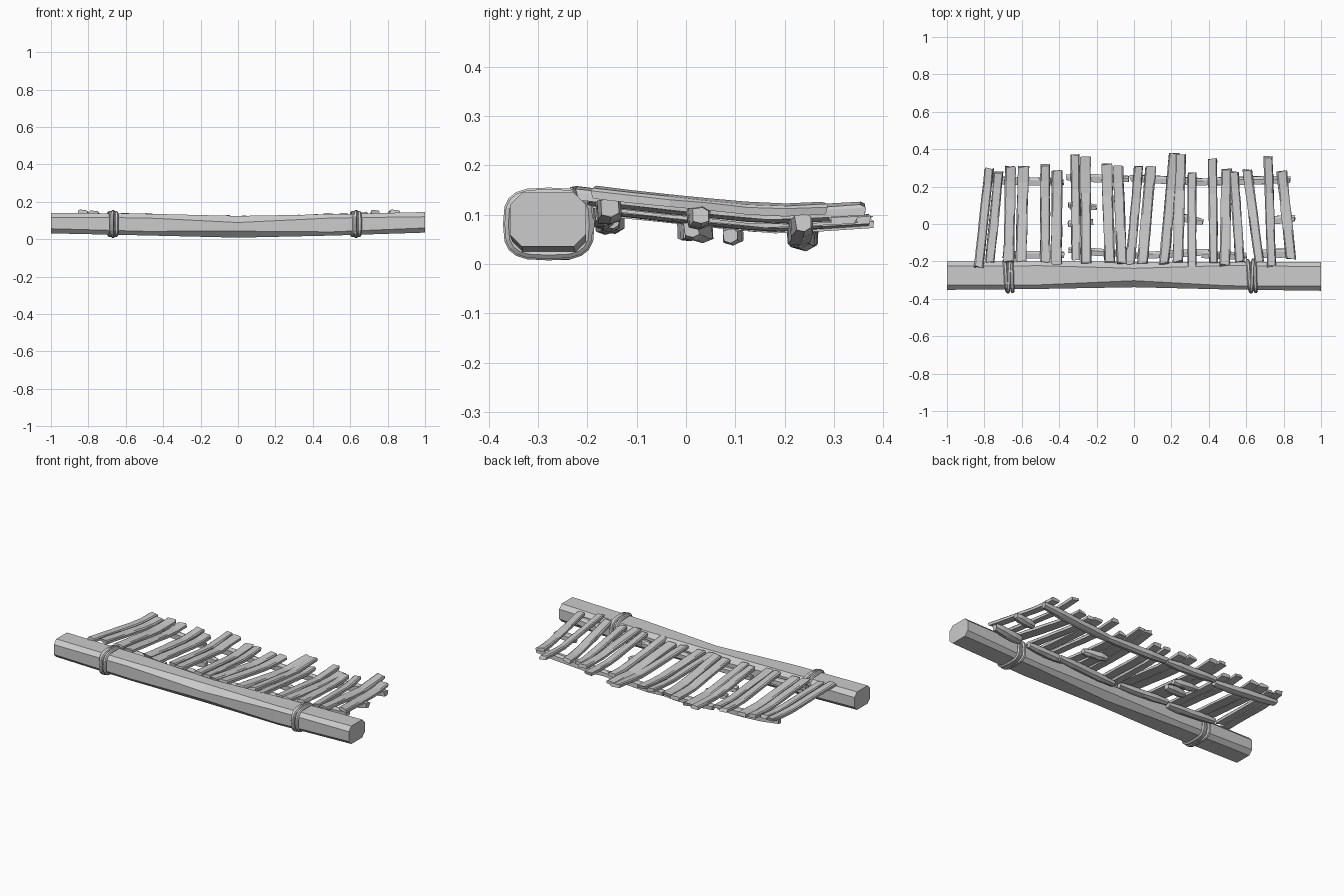
import bpy, bmesh, math, random
from mathutils import Vector

random.seed(4)
if "Cube" in bpy.data.objects:
    bpy.data.objects.remove(bpy.data.objects["Cube"])

wood = bpy.data.materials.new("plain grey")
wood.use_nodes = True
GREY = (0.6, 0.6, 0.6, 1)
wood.diffuse_color = GREY
wood.node_tree.nodes["Principled BSDF"].inputs["Base Color"].default_value = GREY


def jitter(a):
    return random.uniform(-a, a)


def loft(name, rings, closed=False):
    """Skin a list of equal rings of points; cap the ends unless closed."""
    bm = bmesh.new()
    rows = [[bm.verts.new(p) for p in ring] for ring in rings]
    n = len(rows[0])
    pairs = list(zip(rows, rows[1:])) + ([(rows[-1], rows[0])] if closed else [])
    for a, b in pairs:
        for i in range(n):
            j = (i + 1) % n
            bm.faces.new((a[i], a[j], b[j], b[i]))
    if not closed:
        bm.faces.new(rows[0])
        bm.faces.new(rows[-1])
    bmesh.ops.recalc_face_normals(bm, faces=bm.faces)
    mesh = bpy.data.meshes.new(name)
    bm.to_mesh(mesh)
    bm.free()
    mesh.materials.append(wood)
    ob = bpy.data.objects.new(name, mesh)
    bpy.context.collection.objects.link(ob)
    return ob


def octagon(hw, hh, c):
    """Chamfered rectangle in y, z."""
    return [(hw, hh - c), (hw - c, hh), (c - hw, hh), (-hw, hh - c),
            (-hw, c - hh), (c - hw, -hh), (hw - c, -hh), (hw, c - hh)]


def deck_z(x, y):
    """Sagging deck surface (underside to top middle line)."""
    slope = 0.113 - 0.105 * (y + 0.2)
    if y > 0.17:
        slope += 0.16 * (y - 0.17)
    return slope + 0.038 * (x / 0.85) ** 2


# Heavy front beam: x, y centre, z centre, half width, half height, chamfer
beam = [(-1, -.276, .086, .076, .055, .025), (-.5, -.274, .078, .073, .058, .022),
        (0, -.27, .066, .068, .058, .035), (.5, -.276, .076, .074, .057, .02),
        (1, -.28, .09, .077, .055, .025)]
loft("front_beam", [[(x, cy + y, cz + z) for y, z in octagon(w, h, c)]
                    for x, cy, cz, w, h, c in beam])


# Rope bindings: three tilted loops round the beam
def rope_loop(name, x0, lean, grow):
    rings, cy, cz = [], -0.278, 0.081
    for k in range(20):
        a = 2 * math.pi * k / 20
        ca, sa = math.cos(a), math.sin(a)
        y = math.copysign(abs(ca) ** 0.6, ca) * (0.082 + grow)
        z = math.copysign(abs(sa) ** 0.6, sa) * (0.063 + grow)
        out = Vector((0, ca, sa))
        centre = Vector((x0 + lean * ca, cy + y, cz + z))
        ring = []
        for m in range(6):
            t = math.pi * m / 3
            ring.append(centre + out * (0.009 * math.sin(t)) + Vector((0.011 * math.cos(t), 0, 0)))
        rings.append(ring)
    loft(name, rings, True)


for side, x in (("right", -0.67), ("left", 0.63)):
    rope_loop(side + "_rope_outer", x - 0.015, -0.008, 0)
    rope_loop(side + "_rope_middle", x + 0.002, 0.006, 0.003)
    rope_loop(side + "_rope_inner", x + 0.017, -0.004, 0)

# Deck planks: front x, front y, back x, back y
planks = [(-.83, -.23, -.775, .295), (-.77, -.2, -.725, .275), (-.67, -.2, -.66, .305),
          (-.605, -.2, -.59, .305), (-.475, -.2, -.475, .315), (-.415, -.21, -.41, .285),
          (-.31, -.19, -.315, .37), (-.255, -.21, -.26, .355), (-.13, -.2, -.145, .32),
          (-.065, -.21, -.085, .305), (-.02, -.21, .025, .31), (.045, -.21, .09, .305),
          (.16, -.21, .215, .375), (.235, -.2, .25, .37), (.31, -.23, .31, .27),
          (.425, -.21, .42, .345), (.485, -.22, .495, .295), (.565, -.2, .535, .28),
          (.67, -.2, .605, .29), (.735, -.225, .717, .36), (.84, -.19, .79, .28)]
for i, (xa, ya, xb, yb) in enumerate(planks):
    half, lift = 0.026 + jitter(0.003), jitter(0.004)
    roll = jitter(0.004)
    rings = []
    for k in range(7):
        t = k / 6
        x, y = xa + (xb - xa) * t, ya + (yb - ya) * t
        z = deck_z((xa + xb) / 2, y) + lift
        ring = []
        for sx, sz in ((-1, -1), (1, -1), (1, .5), (.75, 1), (-.75, 1), (-1, .5)):
            skew = jitter(0.008) if k in (0, 6) else 0
            ring.append((x + sx * half + jitter(0.002), y + skew,
                         z + sz * 0.01 + sx * roll + jitter(0.001)))
        rings.append(ring)
    loft(f"plank_{i + 1}", rings)


# Rails and short battens under the deck: x start, x end, y start, y end, half size
rails = [(-.8, -.375, .235, .222, .021), (-.36, -.03, .25, .24, .021),
         (-.02, .42, .245, .222, .021), (.36, .835, .225, .238, .022),
         (-.7, -.375, -.165, -.165, .02), (-.35, -.03, -.14, -.16, .02),
         (0, .4, -.17, -.15, .02), (.36, .6, -.165, -.17, .02), (.67, .85, -.16, -.153, .024),
         (-.352, -.2, .1, .09, .019), (-.35, -.22, 0, .01, .02),
         (.23, .37, .04, .01, .02), (.73, .86, .02, .03, .021)]
for i, (xa, xb, ya, yb, h) in enumerate(rails):
    rings = []
    for k in range(5):
        t = k / 4
        x, y = xa + (xb - xa) * t, ya + (yb - ya) * t
        s = h * (0.75 if k in (0, 4) else 1)
        z = deck_z(x, y) - 0.009 - h
        rings.append([(x + jitter(0.005), y + u * s + jitter(0.002), z + v * s + jitter(0.002))
                      for u, v in ((1, .7), (.3, 1), (-1, .8), (-.9, -.8), (.1, -1), (1, -.6))])
    loft(f"under_rail_{i + 1}", rings)
